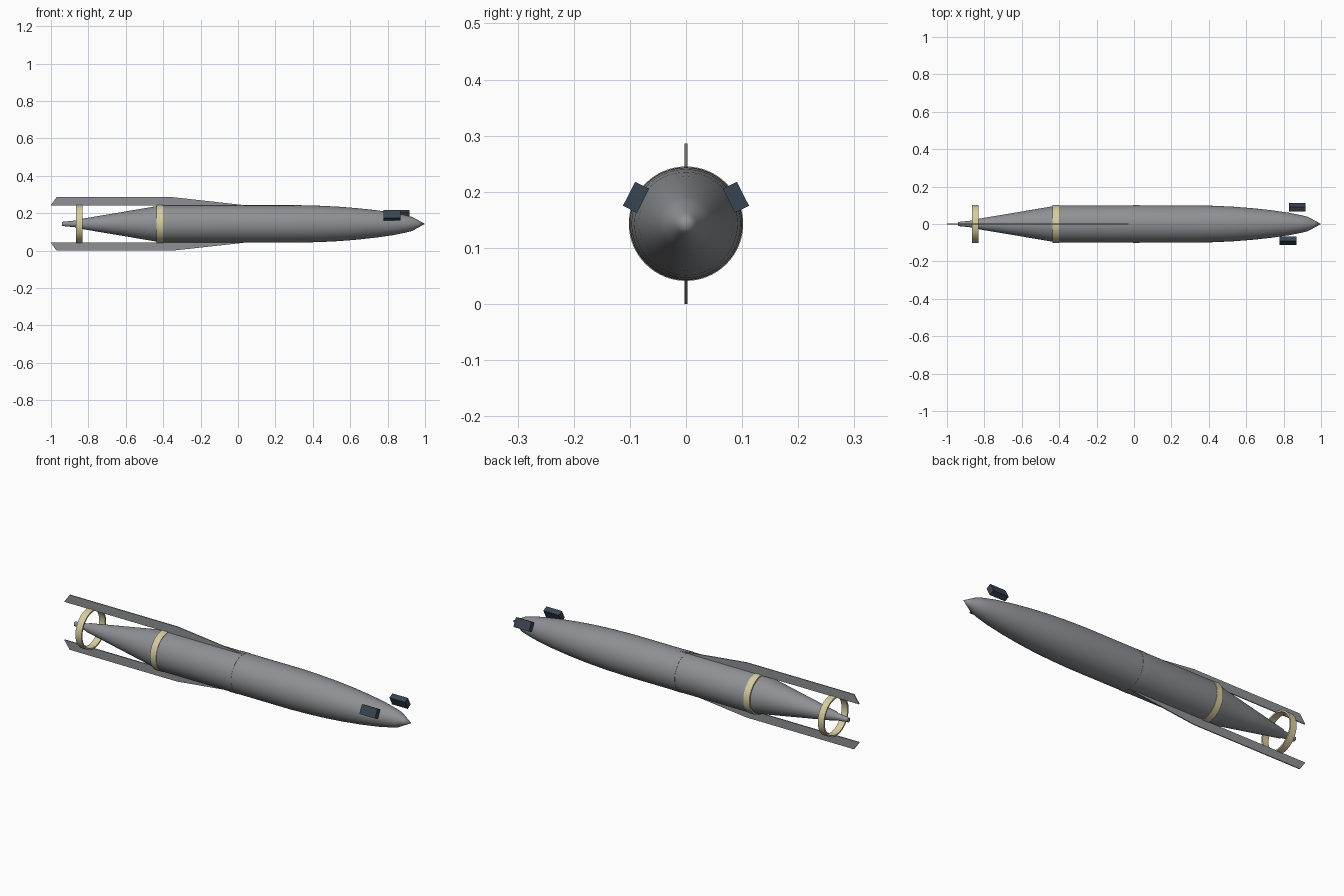
import bpy, bmesh, math
from mathutils import Matrix, Vector

if "Cube" in bpy.data.objects:
    bpy.data.objects.remove(bpy.data.objects["Cube"])

AXIS_Z = 0.143
SEG = 64


def material(name, rgb):
    m = bpy.data.materials.new(name)
    m.diffuse_color = (*rgb, 1)
    m.use_nodes = True
    m.node_tree.nodes["Principled BSDF"].inputs["Base Color"].default_value = m.diffuse_color
    return m


GREY = material("hull grey", (0.27, 0.28, 0.295))
CREAM = material("band cream", (0.68, 0.61, 0.36))
SLATE = material("dark slate", (0.04, 0.06, 0.085))


def finish(name, bm, mat, smooth=False):
    bmesh.ops.remove_doubles(bm, verts=bm.verts, dist=1e-6)
    bmesh.ops.recalc_face_normals(bm, faces=bm.faces)
    mesh = bpy.data.meshes.new(name)
    bm.to_mesh(mesh)
    bm.free()
    mesh.materials.append(mat)
    ob = bpy.data.objects.new(name, mesh)
    bpy.context.collection.objects.link(ob)
    if smooth:
        bpy.ops.object.select_all(action='DESELECT')
        ob.select_set(True)
        bpy.context.view_layer.objects.active = ob
        bpy.ops.object.shade_smooth_by_angle(angle=math.radians(30))
    return ob


def lathe(name, profile, mat, closed=False):
    """Revolve (x, radius) points around the long axis."""
    bm = bmesh.new()
    verts = [bm.verts.new((x, 0, AXIS_Z + r)) for x, r in profile]
    edges = [bm.edges.new(p) for p in zip(verts, verts[1:])]
    if closed:
        edges.append(bm.edges.new((verts[-1], verts[0])))
    bmesh.ops.spin(bm, geom=verts + edges, cent=(0, 0, AXIS_Z), axis=(1, 0, 0),
                   angle=math.tau, steps=SEG, use_merge=True)
    return finish(name, bm, mat, True)


def band(name, x0, x1, inner, outer, mat):
    return lathe(name, [(x0, inner), (x1, inner), (x1, outer), (x0, outer)], mat, True)


# Hull: tail stub, tail cone, parallel middle, curved nose with a pointed cap
lathe("hull", [
    (-0.94, 0), (-0.94, 0.011), (-0.87, 0.018), (-0.86, 0.023), (-0.64, 0.060), (-0.44, 0.094),
    (-0.40, 0.0995), (0.33, 0.1), (0.44, 0.097), (0.54, 0.092), (0.64, 0.084),
    (0.74, 0.073), (0.83, 0.060), (0.89, 0.048), (0.93, 0.038), (0.965, 0.019), (1.0, 0)], GREY)

# Bands around the hull and the open ring at the tail
band("middle_band", -0.005, 0.030, 0.095, 0.1008, GREY)
band("rear_band", -0.437, -0.402, 0.085, 0.102, CREAM)
band("tail_ring", -0.867, -0.832, 0.094, 0.102, CREAM)

# Long thin fins above and below
FIN = [(-1.0, 0.101), (-0.97, 0.143), (-0.35, 0.143), (0.03, 0.101), (0.03, 0.099), (-1.0, 0.099)]
for name, side in (("upper_fin", 1), ("lower_fin", -1)):
    bm = bmesh.new()
    face = bm.faces.new([bm.verts.new((x, -0.0025, AXIS_Z + side * h)) for x, h in FIN])
    ext = bmesh.ops.extrude_face_region(bm, geom=[face])
    bmesh.ops.translate(bm, vec=(0, 0.005, 0),
                        verts=[v for v in ext["geom"] if isinstance(v, bmesh.types.BMVert)])
    finish(name, bm, GREY)

# Two staggered blocks standing off either side of the nose
for name, side, x in (("near_block", -1, 0.824), ("far_block", 1, 0.873)):
    bm = bmesh.new()
    bmesh.ops.create_cube(bm, size=1)
    bmesh.ops.scale(bm, vec=(0.09, 0.028, 0.048), verts=bm.verts)
    bmesh.ops.transform(bm, verts=bm.verts, matrix=Matrix.Translation(
        Vector((x, side * 0.089, 0.19))) @ Matrix.Rotation(side * math.radians(27), 4, 'X'))
    finish(name, bm, SLATE)
